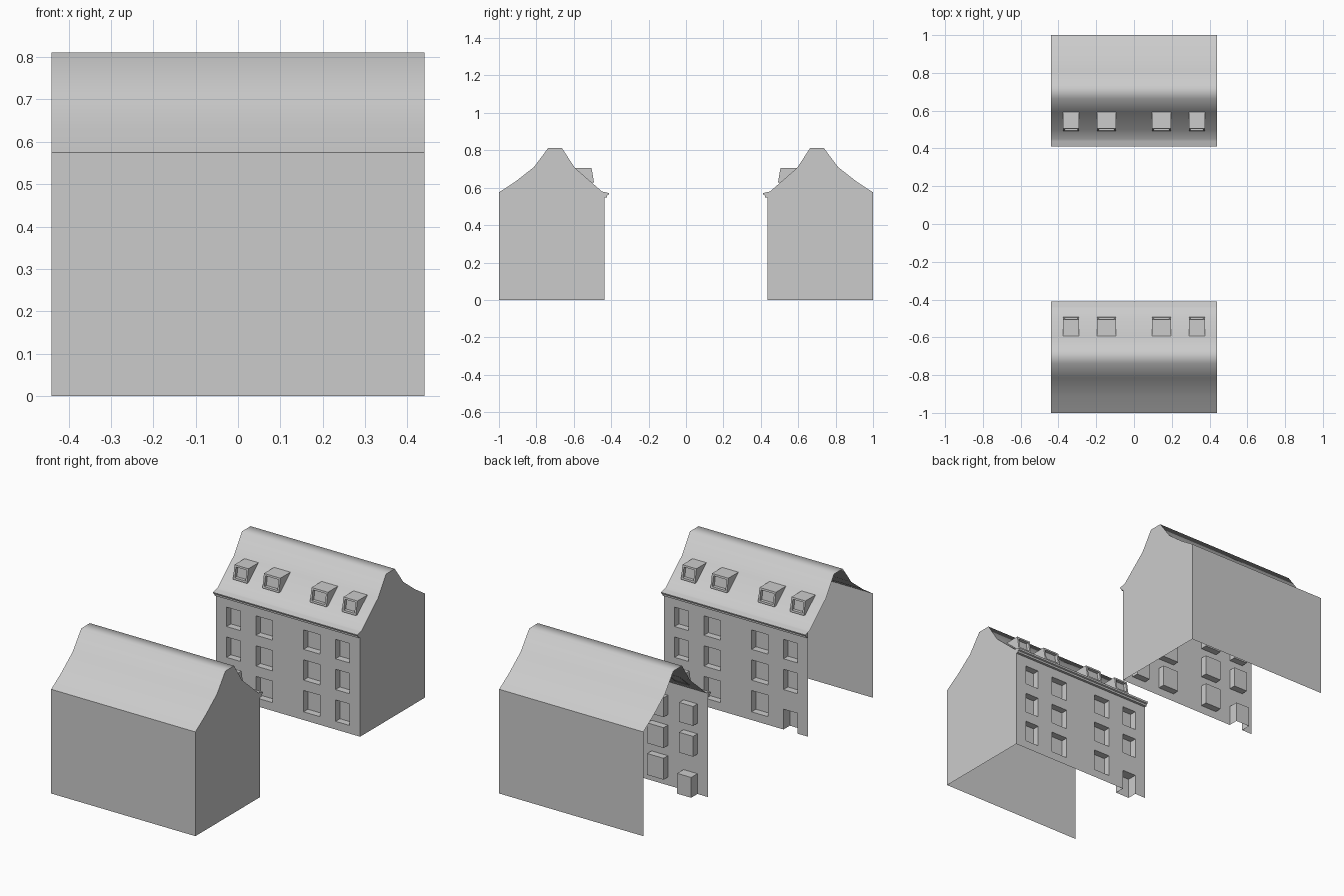
import bpy

if "Cube" in bpy.data.objects:
    bpy.data.objects.remove(bpy.data.objects["Cube"])

HW = 0.44          # half width of each house
FACE = -0.436      # facade plane of the front house
ROOF = [(-1, 0.575), (-0.913, 0.632), (-0.813, 0.71), (-0.738, 0.811), (-0.663, 0.811),
        (-0.594, 0.706), (-0.5, 0.624), (-0.45, 0.58), (FACE, 0.577)]
COLUMNS = [(-0.375, -0.29), (-0.195, -0.095), (0.095, 0.195), (0.29, 0.375)]
ROWS = [(0.045, 0.163), (0.22, 0.332), (0.39, 0.497)]


def make(name, polys, smooth=False):
    """Mesh from polygons with shared corners, mirrored to the opposite house."""
    index, faces = {}, []
    for poly in polys:
        faces.append([index.setdefault(tuple(round(c, 5) for c in p), len(index)) for p in poly])
    me = bpy.data.meshes.new(name)
    me.from_pydata(list(index), [], faces)
    me.polygons.foreach_set("use_smooth", [smooth] * len(faces))
    ob = bpy.data.objects.new(name, me)
    bpy.context.collection.objects.link(ob)
    m = ob.modifiers.new("opposite_house", 'MIRROR')
    m.use_axis = (False, True, False)
    m.use_mirror_merge = False
    return ob


def sweep(profile):
    """Strip of quads along x from a y-z profile."""
    return [[(-HW, *a), (HW, *a), (HW, *b), (-HW, *b)] for a, b in zip(profile, profile[1:])]


def bridge(outer, inner, skip=()):
    return [[outer[i], outer[(i + 1) % 4], inner[(i + 1) % 4], inner[i]]
            for i in range(4) if i not in skip]


def rect(x0, x1, z0, z1, y):
    return [(x1, y, z0), (x0, y, z0), (x0, y, z1), (x1, y, z1)]


# Roof, outer wall and closed gable (the other end stays open)
make("roof", sweep(ROOF), smooth=True)
make("outer_wall", sweep([(-1, 0), ROOF[0]]))
make("gable_wall", [[(HW, -1, 0), (HW, FACE, 0)] + [(HW, *p) for p in reversed(ROOF)]])

# Facade with openings: window rows, and a door in the left column
door = (*COLUMNS[0], 0, 0.112)
openings = [(*c, *r) for c in COLUMNS for r in ROWS if (c, r) != (COLUMNS[0], ROWS[0])] + [door]
xs = sorted({-HW, HW, *(x for o in openings for x in o[:2])})
zs = sorted({0, ROOF[-1][1], *(z for o in openings for z in o[2:])})
wall = []
for x0, x1 in zip(xs, xs[1:]):
    for z0, z1 in zip(zs, zs[1:]):
        cx, cz = (x0 + x1) / 2, (z0 + z1) / 2
        if not any(o[0] < cx < o[1] and o[2] < cz < o[3] for o in openings):
            wall.append(rect(x0, x1, z0, z1, FACE))
make("facade", wall)

# Recessed window and door boxes
windows = []
for o in openings:
    is_door = o == door
    back = rect(*o, FACE - (0.055 if is_door else 0.038))
    box = bridge(rect(*o, FACE), back, skip=(0,) if is_door else ()) + [back]
    if is_door:
        make("door_recess", box)
    else:
        windows += box
make("window_recesses", windows)

# Cornice under the eaves
CORNICE = [(FACE, 0.577), (-0.411, 0.571), (-0.414, 0.562), (-0.421, 0.559), (-0.422, 0.549), (FACE, 0.549)]
ends = [[(HW, *p) for p in reversed(CORNICE)], [(-HW, *p) for p in CORNICE]]
make("cornice", sweep(CORNICE) + ends)

# Dormers with an inset, slightly leaning front
dormers = []
for x0, x1 in COLUMNS:
    def front(m, depth):
        def pt(x, t):
            return (x, -0.492 - 0.013 * t - depth, 0.629 + 0.076 * t)
        t = m / 0.076
        return [pt(x1 - m, t), pt(x0 + m, t), pt(x0 + m, 1 - t), pt(x1 - m, 1 - t)]
    outer, frame, pane = front(0, 0), front(0.01, 0), front(0.01, 0.018)
    rear = [(x1, -0.51, 0.629), (x0, -0.51, 0.629), (x0, -0.594, 0.705), (x1, -0.594, 0.705)]
    dormers += bridge(outer, frame) + bridge(frame, pane) + [pane] + bridge(rear, outer)
make("dormers", dormers)
